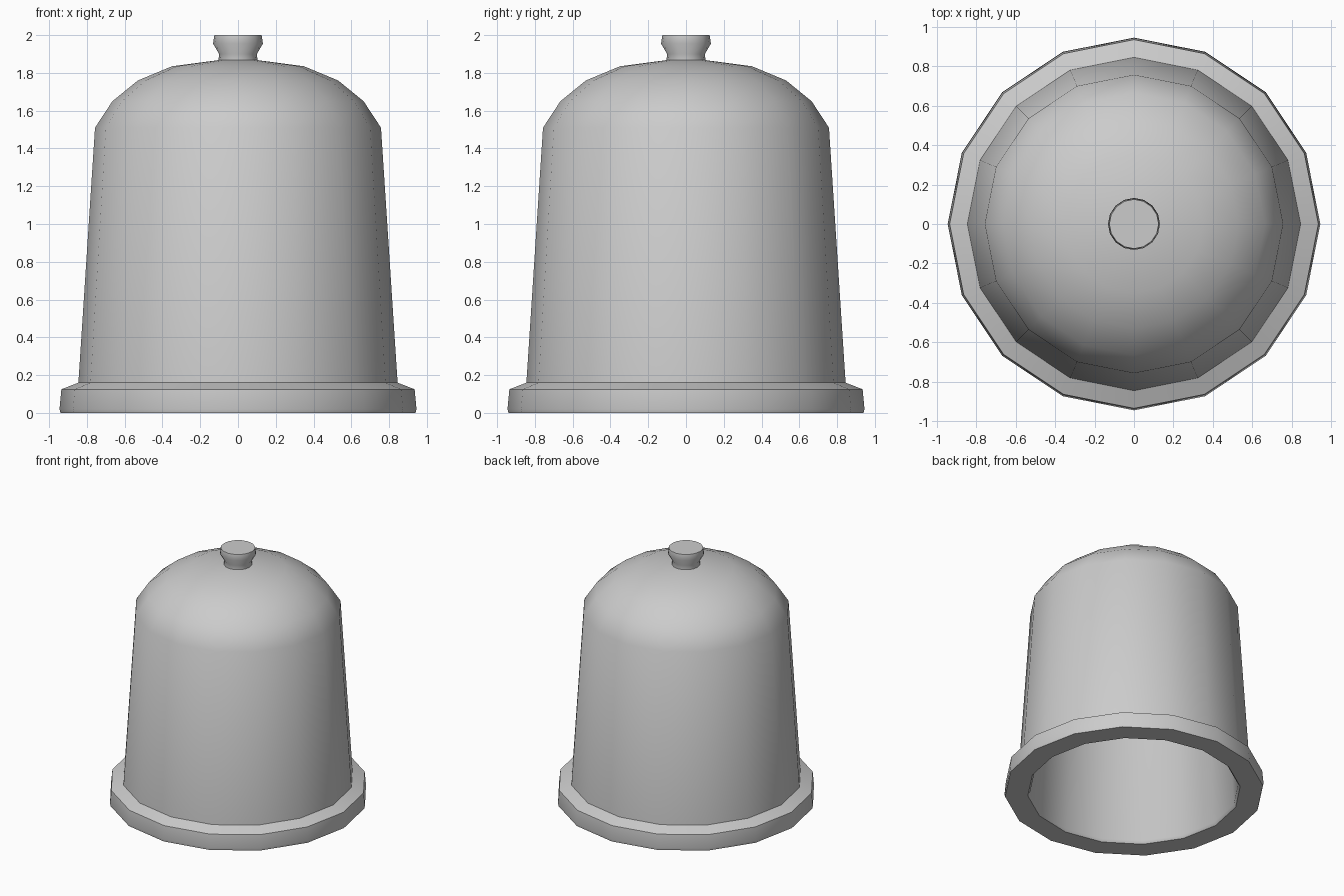
import bpy, bmesh
from math import radians, cos, sin, pi

if "Cube" in bpy.data.objects:
    bpy.data.objects.remove(bpy.data.objects["Cube"])

SIDES = 16


def lathe(name, profile):
    """Revolve (radius, z) points around z; radius 0 makes a pole."""
    bm = bmesh.new()
    rings = []
    for r, z in profile:
        if r == 0:
            rings.append([bm.verts.new((0, 0, z))] * SIDES)
        else:
            rings.append([bm.verts.new((r * cos(2 * pi * i / SIDES), r * sin(2 * pi * i / SIDES), z))
                          for i in range(SIDES)])
    for a, b in zip(rings, rings[1:]):
        for i in range(SIDES):
            j = (i + 1) % SIDES
            bm.faces.new(dict.fromkeys((a[i], a[j], b[j], b[i])))
    bmesh.ops.recalc_face_normals(bm, faces=bm.faces)
    mesh = bpy.data.meshes.new(name)
    bm.to_mesh(mesh)
    bm.free()
    obj = bpy.data.objects.new(name, mesh)
    bpy.context.collection.objects.link(obj)
    bpy.ops.object.select_all(action='DESELECT')
    obj.select_set(True)
    bpy.context.view_layer.objects.active = obj
    bpy.ops.object.shade_smooth_by_angle(angle=radians(50))
    return obj


# Hollow bell: inner dome and wall, flared base rim, outer wall and dome
lathe("bell_cover", [
    (0, 1.79), (0.32, 1.76), (0.48, 1.70), (0.60, 1.60), (0.69, 1.48),
    (0.76, 0.02), (0.775, 0.0),
    (0.94, 0.0), (0.945, 0.02), (0.935, 0.125), (0.845, 0.16),
    (0.757, 1.51), (0.665, 1.65), (0.53, 1.76), (0.35, 1.835), (0.10, 1.868), (0, 1.87)])

# Knob on top: narrow neck flaring to a flat cap
lathe("knob", [
    (0, 1.85), (0.105, 1.85), (0.10, 1.90), (0.132, 1.955), (0.125, 2.0), (0, 2.0)])
